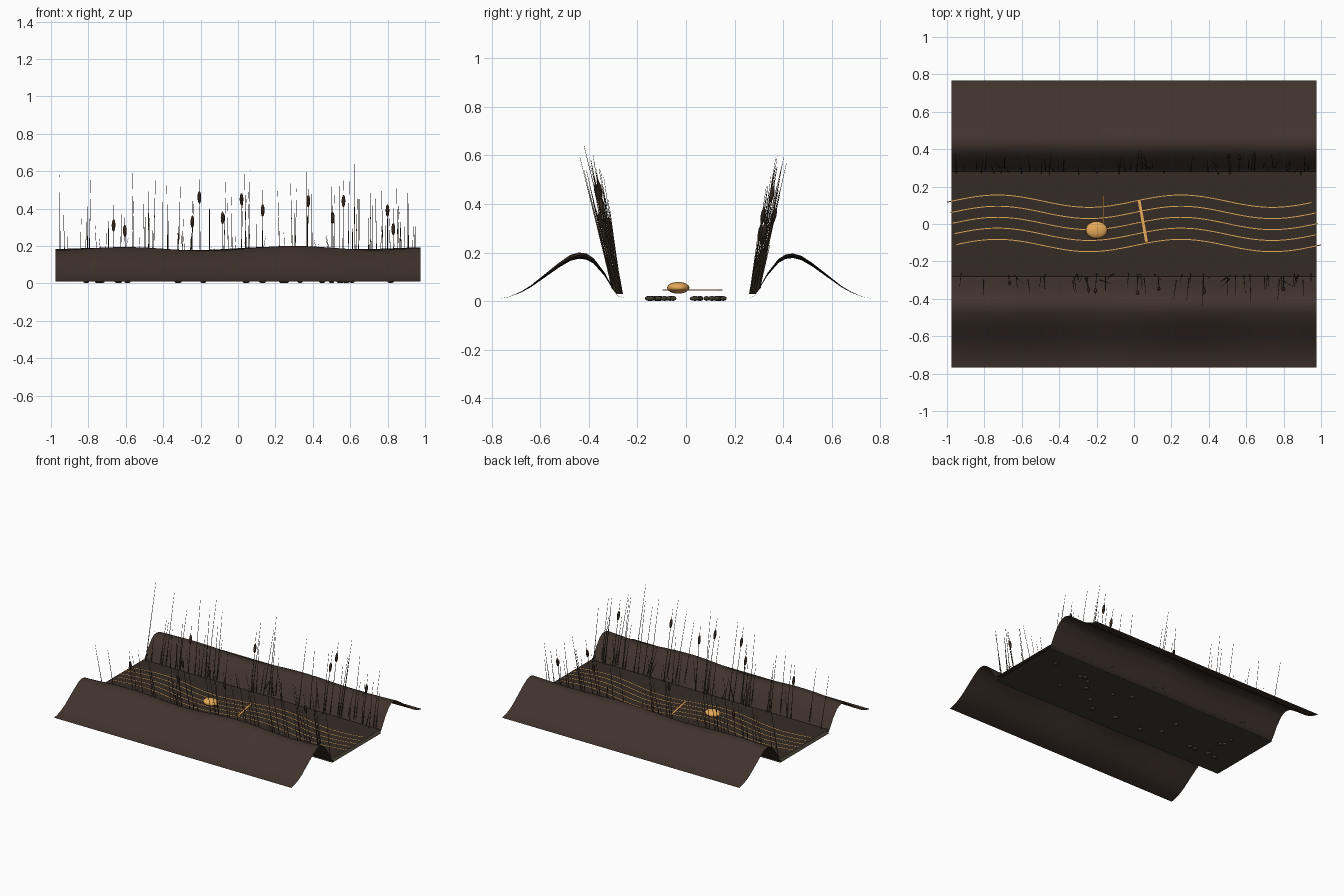
import bpy, bmesh, math, random
from mathutils import Vector, Matrix

if "Cube" in bpy.data.objects:
    bpy.data.objects.remove(bpy.data.objects["Cube"])

random.seed(7)


def material(name, rgb):
    m = bpy.data.materials.new(name)
    m.diffuse_color = (*rgb, 1)
    m.use_nodes = True
    m.node_tree.nodes["Principled BSDF"].inputs["Base Color"].default_value = m.diffuse_color
    return m


EARTH = material("earth", (0.05, 0.033, 0.025))
WATER = material("dark_water", (0.035, 0.024, 0.018))
BED = material("silt", (0.05, 0.043, 0.03))
REED = material("reed", (0.06, 0.045, 0.025))
HEAD = material("seed_head", (0.035, 0.02, 0.012))
GOLD = material("amber", (0.8, 0.4, 0.1))


def finish(name, bm, mat, smooth=False):
    me = bpy.data.meshes.new(name)
    bm.normal_update()
    bm.to_mesh(me)
    bm.free()
    ob = bpy.data.objects.new(name, me)
    bpy.context.collection.objects.link(ob)
    me.materials.append(mat)
    for p in me.polygons:
        p.use_smooth = smooth
    return ob


def plane(name, hx, hy, z, mat):
    bm = bmesh.new()
    bm.faces.new([bm.verts.new((x * hx, y * hy, z))
                  for x, y in ((-1, -1), (1, -1), (1, 1), (-1, 1))])
    return finish(name, bm, mat)


def blob(bm, centre, radii, turn=0, seg=12, rings=8, align=None):
    rot = align or Matrix.Rotation(turn, 4, 'Z')
    m = Matrix.Translation(centre) @ rot @ Matrix.Diagonal((*radii, 1))
    bmesh.ops.create_uvsphere(bm, u_segments=seg, v_segments=rings, radius=1, matrix=m)


def rod(bm, a, b, r1, r2, seg=5):
    a, b = Vector(a), Vector(b)
    rot = (b - a).to_track_quat('Z', 'Y').to_matrix().to_4x4()
    bmesh.ops.create_cone(bm, cap_ends=True, segments=seg, radius1=r1, radius2=r2,
                          depth=(b - a).length,
                          matrix=Matrix.Translation((a + b) / 2) @ rot)


# Banks: hump profile swept along x with a gently wavy crest
PROFILE = [(.25, .012), (.28, .02), (.30, .05), (.335, .11), (.38, .165), (.41, .183),
           (.44, .187), (.475, .178), (.52, .15), (.56, .12), (.60, .09), (.64, .06),
           (.68, .037), (.73, .017), (.768, .01)]


def bank(name, side, amp, phase):
    bm = bmesh.new()
    n, rows = 48, []
    for i in range(n + 1):
        x = -0.976 + 1.952 * i / n
        wave = 1 + amp * math.cos(2 * math.pi * (x - phase) / 0.88) + 0.02 * math.sin(3 * x)
        rows.append([bm.verts.new((x, side * y, 0.01 + (z - 0.01) * wave)) for y, z in PROFILE])
    for a, b in zip(rows, rows[1:]):
        for j in range(len(PROFILE) - 1):
            f = [a[j], b[j], b[j + 1], a[j + 1]]
            bm.faces.new(f if side > 0 else f[::-1])
    finish(name, bm, EARTH, True)


bank("front_bank", -1, 0.06, 0.28)
bank("back_bank", 1, 0.04, 0.20)

# River bed and water surface
plane("river_bed", 0.976, 0.285, 0.013, BED)
plane("water_surface", 0.976, 0.282, 0.042, WATER)

# Pebbles half sunk in the bed
bm = bmesh.new()
for i in range(22):
    y = random.uniform(-.17, -.05) if i % 2 else random.uniform(.03, .2)
    r = random.uniform(.015, .026)
    blob(bm, (random.uniform(-.85, .85), y, .011), (r, r * .75, .010), random.uniform(0, 3), 10, 6)
finish("pebbles", bm, BED, True)

# Wavy current lines on the water
for k, (y0, xa, xb) in enumerate([(.122, -1, .95), (.062, -.98, .97), (.003, -.97, .98),
                                  (-.055, -.96, .97), (-.115, -.95, 1)]):
    bm = bmesh.new()
    prev = None
    for i in range(81):
        x = xa + (xb - xa) * i / 80
        y = y0 + .033 * math.cos(2 * math.pi * (x + .73) / .98)
        cur = [bm.verts.new((x, y - .0025, .044)), bm.verts.new((x, y + .0025, .044))]
        if prev:
            bm.faces.new((prev[0], cur[0], cur[1], prev[1]))
        prev = cur
    finish(f"current_line_{k + 1}", bm, GOLD)

# Floating pod, its thin thread, and the drifting strip
bm = bmesh.new()
blob(bm, (-.2, -.032, .055), (.058, .046, .024), 0, 24, 14)
finish("floating_pod", bm, GOLD, True)
bm = bmesh.new()
rod(bm, (-.163, -.02, .046), (-.163, .15, .046), .002, .002, 6)
finish("pod_thread", bm, GOLD)
bm = bmesh.new()
a, b = Vector((.027, .128, .046)), Vector((.067, -.095, .046))
side = (b - a).cross(Vector((0, 0, 1))).normalized() * .0075
bm.faces.new([bm.verts.new(p) for p in (a - side, b - side, b + side, a + side)][::-1])
bmesh.ops.recalc_face_normals(bm, faces=bm.faces)
ob = finish("drifting_strip", bm, GOLD)
sol = ob.modifiers.new("thickness", 'SOLIDIFY')
sol.thickness, sol.offset = .003, 0

# Reeds leaning outward along both banks, some with seed heads (x, z, side)
HEADS = [(-.67, .31, -1), (-.6, .28, 1), (-.25, .33, -1), (-.2, .46, -1), (-.08, .35, 1),
         (.02, .45, -1), (.13, .39, -1), (.37, .44, -1), (.51, .35, 1), (.56, .44, 1),
         (.8, .39, -1), (.83, .29, 1)]
for side, label in ((-1, "front"), (1, "back")):
    stems, heads = bmesh.new(), bmesh.new()

    def reed(x, height, lean_x, r):
        y = random.uniform(.262, .305)
        z = .03 + max(0, y - .285) * 1.2
        base = Vector((x, side * y, z))
        tip = Vector((x + lean_x, side * (y + (height - z) * random.uniform(.13, .25)), height))
        rod(stems, base, tip, r, r * .25)
        return base, tip

    for i in range(38):
        reed(random.uniform(-.96, .96), random.uniform(.25, .61), random.uniform(-.015, .015), .0028)
    for i in range(12):
        reed(random.uniform(-.9, .9), random.uniform(.12, .26), random.uniform(-.06, .06), .0032)
    for x, z, s in HEADS:
        if s == side:
            base, tip = reed(x, z + .11, random.uniform(-.01, .01), .003)
            d = tip - base
            blob(heads, base + d * ((z - base.z) / d.z), (.01, .01, .034), 0, 8, 6,
                 d.to_track_quat('Z', 'Y').to_matrix().to_4x4())
    finish(label + "_reeds", stems, REED)
    finish(label + "_seed_heads", heads, HEAD, True)
    # tallest reed on each side
bm = bmesh.new()
rod(bm, (.62, -.27, .03), (.625, -.42, .64), .003, .0008)
rod(bm, (-.95, .27, .03), (-.955, .40, .58), .003, .0008)
finish("tall_reeds", bm, REED)
